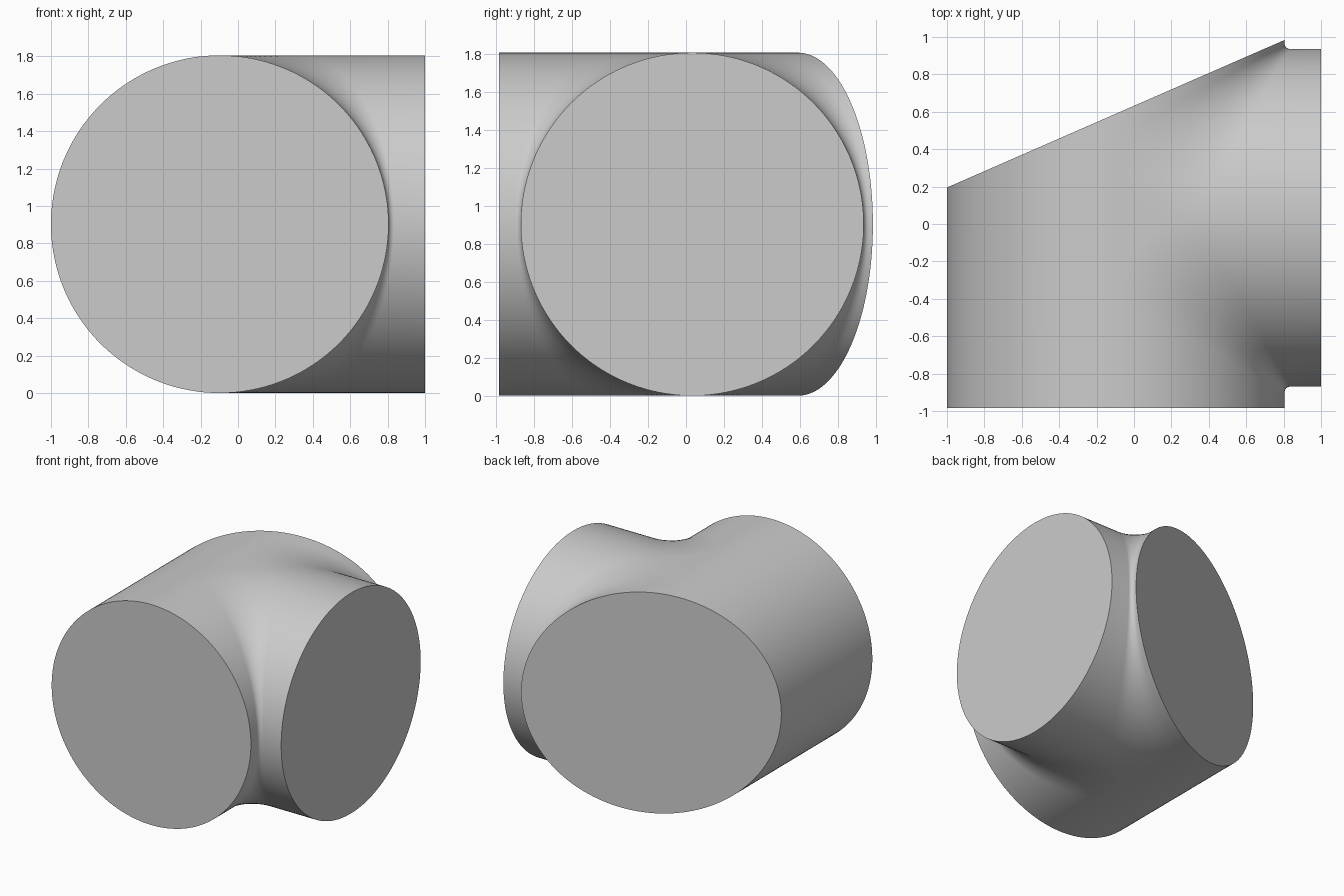
import bpy
import bmesh
from math import sin, cos, radians, pi

cube = bpy.data.objects.get("Cube")
if cube:
    bpy.data.objects.remove(cube, do_unlink=True)

R = 0.9025                 # radius of both pipes
CX, CY = -0.0975, 0.033    # axis of the run (along y) and of the branch (along x)
FRONT, RIGHT = -0.983, 1.0
LEVELS, ARC = 120, 16


def slant(x):
    """Depth of the oblique back cut."""
    return 0.195 + 0.437 * (x + 1)


def outline(angle):
    """Horizontal slice of the tee, with rounded inner corners that widen upward."""
    half = R * cos(angle)
    r = 0.03 + 0.4 * (1 - cos(angle))
    left, right = CX - half, CX + half
    arc = [i / ARC * pi / 2 for i in range(ARC + 1)]
    near = [(right + r - r * cos(a), CY - half - r + r * sin(a)) for a in arc]
    far = [(x, 2 * CY - y) for x, y in reversed(near)]
    return ([(left, FRONT), (right, FRONT)] + near
            + [(RIGHT, CY - half), (RIGHT, CY + half)] + far
            + [(right, slant(right)), (left, slant(left))])


# Loft the slices from bottom to top
bm = bmesh.new()
rings = []
for i in range(LEVELS + 1):
    angle = radians(-89 + 178 * i / LEVELS)
    z = R + R * sin(angle) / sin(radians(89))
    rings.append([bm.verts.new((x, y, z)) for x, y in outline(angle)])
for low, high in zip(rings, rings[1:]):
    for j in range(len(low)):
        k = (j + 1) % len(low)
        bm.faces.new((low[j], low[k], high[k], high[j]))
bm.faces.new(rings[-1])
bm.faces.new(rings[0][::-1])
bmesh.ops.recalc_face_normals(bm, faces=bm.faces[:])

mesh = bpy.data.meshes.new("pipe_tee")
bm.to_mesh(mesh)
bm.free()
tee = bpy.data.objects.new("pipe_tee", mesh)
bpy.context.collection.objects.link(tee)

# Plain grey
grey = bpy.data.materials.new("plain_grey")
grey.use_nodes = True
colour = (0.6, 0.6, 0.6, 1)
grey.diffuse_color = colour
grey.node_tree.nodes["Principled BSDF"].inputs["Base Color"].default_value = colour
mesh.materials.append(grey)

# Smooth walls, crisp rims
bpy.ops.object.select_all(action="DESELECT")
tee.select_set(True)
bpy.context.view_layer.objects.active = tee
bpy.ops.object.shade_smooth_by_angle(angle=radians(35))
